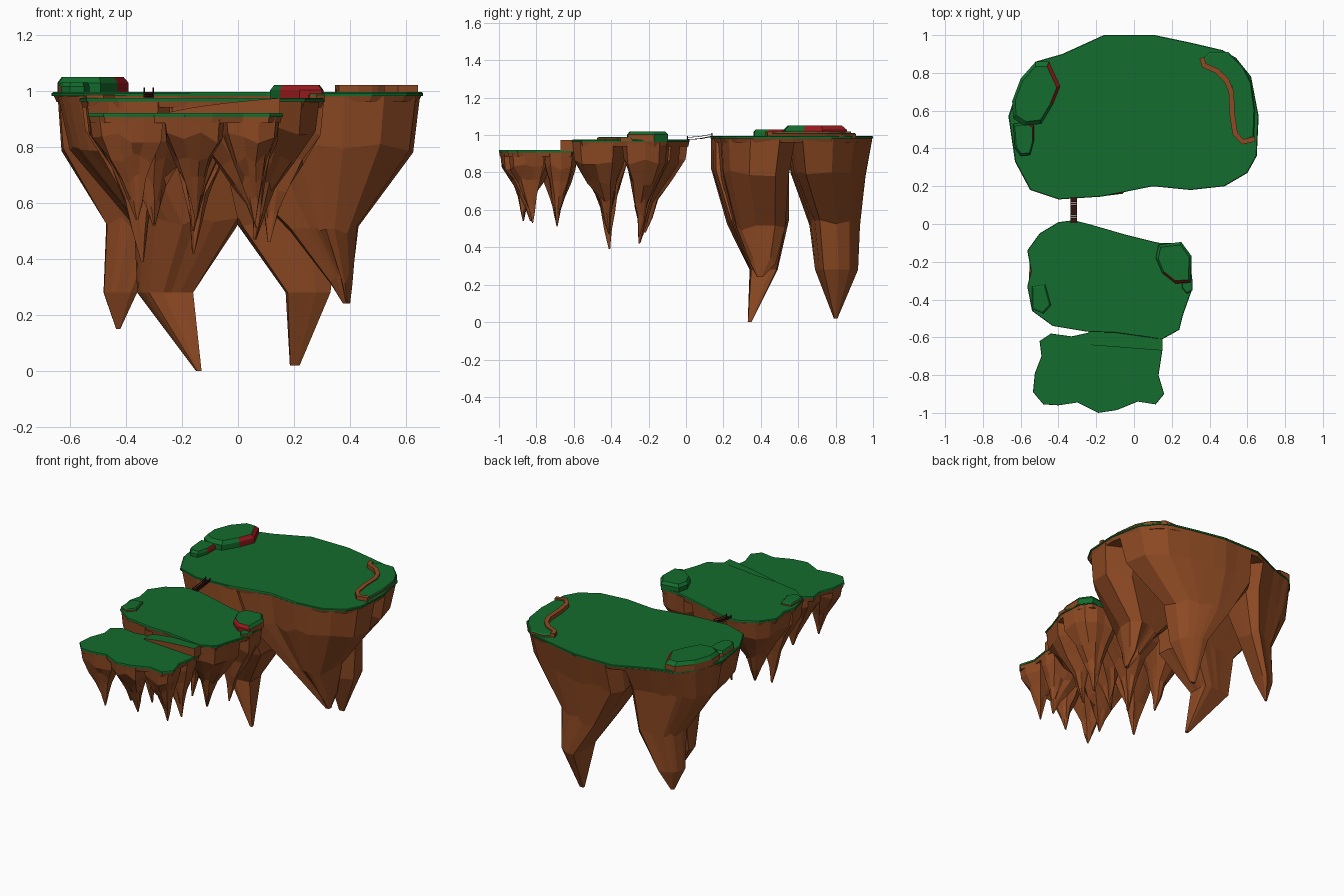
import bpy, bmesh, random
from math import cos, sin, pi
from mathutils import Vector

if "Cube" in bpy.data.objects:
    bpy.data.objects.remove(bpy.data.objects["Cube"])

random.seed(4)


def material(name, rgb):
    m = bpy.data.materials.new(name)
    m.diffuse_color = (*rgb, 1)
    m.use_nodes = True
    m.node_tree.nodes["Principled BSDF"].inputs["Base Color"].default_value = m.diffuse_color
    return m


GRASS = material("grass", (0.007, 0.15, 0.026))
ROCK = material("rock", (0.27, 0.068, 0.017))
RED = material("red_earth", (0.3, 0.01, 0.012))
WOOD = material("dark_wood", (0.03, 0.008, 0.005))


def loft(name, rings, mats, pick=None):
    """Skin a stack of equal-length rings; pick(level, side) gives the side material index."""
    bm = bmesh.new()
    loops = [[bm.verts.new(p) for p in r] for r in rings]
    n = len(rings[0])
    for k in range(len(loops) - 1):
        for i in range(n):
            j = (i + 1) % n
            f = bm.faces.new((loops[k][i], loops[k][j], loops[k + 1][j], loops[k + 1][i]))
            f.material_index = pick(k, i) if pick else 0
    bm.faces.new(loops[0][::-1])
    bm.faces.new(loops[-1])
    bmesh.ops.recalc_face_normals(bm, faces=bm.faces)
    me = bpy.data.meshes.new(name)
    bm.to_mesh(me)
    bm.free()
    for m in mats:
        me.materials.append(m)
    ob = bpy.data.objects.new(name, me)
    bpy.context.collection.objects.link(ob)
    return ob


def flat(pts, z, s=1.0):
    cx = sum(p[0] for p in pts) / len(pts)
    cy = sum(p[1] for p in pts) / len(pts)
    return [(cx + (x - cx) * s, cy + (y - cy) * s, z) for x, y in pts]


def fit(pts, z, x0, x1, y0, y1):
    """Copy a ring, stretched to fill the given box at height z."""
    xs, ys = [p.x for p in pts], [p.y for p in pts]
    return [(x0 + (p.x - min(xs)) / (max(xs) - min(xs)) * (x1 - x0),
             y0 + (p.y - min(ys)) / (max(ys) - min(ys)) * (y1 - y0),
             z + (random.uniform(-.02, .02) if z > .3 else 0)) for p in pts]


def reach(c, d, outline, others):
    """Distance from c along d to the outline or to the halfway line with another spike."""
    best = 9.0
    for a, b in zip(outline, outline[1:] + outline[:1]):
        a, e = Vector(a) - c, Vector(b) - Vector(a)
        det = d.cross(e)
        if abs(det) > 1e-9:
            t, u = a.cross(e) / det, a.cross(d) / det
            if t > 0 and -1e-6 <= u <= 1 + 1e-6:
                best = min(best, t)
    for o in others:
        w = o - c
        if d.dot(w) > 1e-6:
            best = min(best, w.length_squared / 2 / d.dot(w))
    return best


def island(name, outline, top, spikes, levels=None, sides=20):
    """spikes: centre x, y, then a tip (x, y, z) used with levels (depth, width, drift),
    or a list of boxes (z, x0, x1, y0, y1) that the spike passes through."""
    loft(name + "_grass", [flat(outline, top - 0.013), flat(outline, top - 0.004), flat(outline, top, 0.993)], [GRASS])
    loft(name + "_rock_rim", [flat(outline, top - 0.035, 0.975), flat(outline, top - 0.013, 0.99)], [ROCK])
    centres = [Vector(s[:2]) for s in spikes]
    for k, (cx, cy, *goal) in enumerate(spikes):
        c = centres[k]
        dirs = [Vector((cos(a), sin(a))) for a in (2 * pi * (i + 0.3 * k) / sides for i in range(sides))]
        rays = [d * reach(c, d, outline, centres[:k] + centres[k + 1:]) * 0.985 for d in dirs]
        z0 = top - 0.015
        if levels is None:
            pts = [c + r for r in rays]
            rings = [[(p.x, p.y, z0) for p in pts]] + [fit(pts, *b) for b in goal[0]]
        else:
            tip, rings = Vector(goal[:2]), []
            for f, w, drift in levels:
                mid = c.lerp(tip, drift)
                wob = 0.0 if f < 0.3 else 0.13
                ring = []
                for r in rays:
                    p = mid + r * w * (1 + random.uniform(-wob, wob))
                    dz = random.uniform(-0.02, 0.02) if 0.1 < f < 0.9 else 0
                    ring.append((p.x, p.y, z0 + (goal[2] - z0) * f + dz))
                rings.append(ring)
        loft(f"{name}_rock_spike_{k + 1}", rings, [ROCK])


# Large back island
big = [(-.16, 1), (.11, 1), (.30, .96), (.47, .92), (.54, .88), (.62, .78), (.66, .57), (.65, .36),
       (.60, .27), (.48, .20), (.30, .18), (.10, .20), (-.17, .145), (-.40, .13), (-.55, .18),
       (-.63, .33), (-.665, .57), (-.60, .77), (-.52, .86), (-.38, .90)]
island("large_island", big, 0.995, [
    (-.40, .36, [(.80, -.60, -.06, .135, .55), (.53, -.37, 0, .22, .55), (.28, -.36, -.16, .34, .49), (0, -.15, -.13, .33, .35)]),
    (.12, .74, [(.80, -.17, .60, .56, .96), (.53, 0, .36, .66, .93), (.28, .17, .33, .69, .92), (.02, .185, .22, .79, .81)]),
    (-.44, .74, [(.80, -.63, -.19, .56, .90), (.53, -.47, -.24, .66, .87), (.28, -.48, -.36, .69, .82), (.15, -.435, -.42, .74, .76)]),
    (.16, .36, [(.79, -.08, .625, .185, .55), (.5, .19, .43, .26, .53), (.33, .33, .41, .34, .48), (.24, .375, .40, .38, .41)])])

# Middle island
middle = [(-.40, .01), (-.32, .02), (-.24, 0), (-.05, -.055), (.13, -.10), (.25, -.10), (.30, -.17),
          (.31, -.34), (.26, -.48), (.24, -.56), (.15, -.61), (-.1, -.575), (-.25, -.57), (-.43, -.54),
          (-.54, -.46), (-.565, -.33), (-.545, -.25), (-.565, -.14), (-.50, -.05)]
island("middle_island", middle, 0.975,
       [(-.35, -.45, -.34, -.41, .39), (-.12, -.19, -.16, -.25, .42), (.10, -.45, .06, -.41, .47),
        (.14, -.21, .11, -.25, .46), (-.38, -.18, -.35, -.22, .48), (-.13, -.45, -.16, -.41, .50)],
       [(0, 1, 0), (.2, .93, 0), (.42, .57, .25), (.62, .30, .7), (.8, .16, .75), (1, .03, 1)], 12)

# Low front island
low = [(-.50, -.62), (-.44, -.58), (-.33, -.595), (-.24, -.575), (0, -.58), (.15, -.61), (.15, -.67),
       (.13, -.80), (.16, -.90), (.115, -.955), (.02, -.94), (-.09, -.985), (-.19, -1), (-.30, -.945),
       (-.40, -.96), (-.48, -.955), (-.535, -.89), (-.525, -.79), (-.49, -.70)]
island("low_island", low, 0.92,
       [(-.38, -.87, -.36, -.87, .54), (-.15, -.87, -.15, -.83, .54), (.04, -.84, .06, -.82, .53),
        (-.34, -.69, -.30, -.69, .52), (.03, -.68, .07, -.69, .51)],
       [(0, 1, 0), (.2, .93, 0), (.4, .62, .2), (.6, .36, .5), (.8, .18, .8), (1, .03, 1)], 12)


def mound(name, pts, z0, z1, red=(), brown=(), inset=0.86):
    """Raised, bevelled turf block with some sides of red earth or rock."""
    zm = z0 + (z1 - z0) * 0.6
    loft(name, [flat(pts, z0 - 0.01), flat(pts, zm), flat(pts, z1, inset)], [GRASS, RED, ROCK],
         lambda k, i: 1 if i in red else 2 if i in brown and k == 0 else 0)


# Raised turf on the islands
mound("tall_mound", [(-.52, .86), (-.45, .86), (-.39, .73), (-.43, .63), (-.49, .53), (-.58, .52),
                     (-.64, .56), (-.645, .65), (-.60, .77)], .995, 1.05, red=(1, 2), brown=(0, 6, 7, 8))
mound("side_mound", [(-.56, .54), (-.53, .52), (-.53, .44), (-.55, .365), (-.60, .36), (-.63, .40),
                     (-.64, .53)], .995, 1.03, red=(0, 1), brown=(5, 6))
mound("middle_mound", [(.13, -.11), (.25, -.095), (.305, -.17), (.30, -.31), (.22, -.315), (.15, -.26),
                       (.115, -.18)], .975, 1.02, red=(3, 4), brown=(2,))
mound("small_step", [(.25, -.29), (.31, -.29), (.31, -.35), (.28, -.37), (.255, -.34)], .975, .99, brown=range(5))
mound("left_step", [(-.54, -.33), (-.47, -.32), (-.44, -.43), (-.48, -.475), (-.54, -.45)], .975, .99, brown=range(5))
mound("right_terrace", [(.35, .86), (.40, .91), (.50, .91), (.58, .83), (.62, .75), (.64, .60), (.635, .46),
                        (.58, .43), (.53, .47), (.53, .60), (.52, .73), (.47, .80)], .995, 1.012,
      brown=range(12), inset=0.95)

# Winding earth ridge along the terrace
path = [Vector(p) for p in [(.36, .88), (.37, .84), (.44, .81), (.49, .76), (.515, .70), (.52, .58), (.535, .48),
                            (.575, .435), (.64, .45)]]
left, right = [], []
for i, p in enumerate(path):
    t = (path[min(i + 1, len(path) - 1)] - path[max(i - 1, 0)]).normalized()
    nrm = Vector((-t.y, t.x)) * 0.014
    left.append(tuple(p + nrm))
    right.append(tuple(p - nrm))
strip = left + right[::-1]
loft("earth_ridge", [flat(strip, .985), flat(strip, 1.02)], [ROCK])

# Curved grass ramp from the low island up to the middle one
xs = [-.24 + .39 * i / 6 for i in range(7)]
hs = [.925, .938, .948, .956, .963, .969, .974]
ramp = [[(x, -.565, .91), (x, -.64 - .03 * i / 6, .91), (x, -.64 - .03 * i / 6, h), (x, -.565, h)]
        for i, (x, h) in enumerate(zip(xs, hs))]
loft("ramp", ramp, [ROCK, GRASS], lambda k, i: 1 if i == 2 else 0)


def box(name, x, y, z, sx, sy, sz):
    ring = [(x - sx / 2, y - sy / 2), (x + sx / 2, y - sy / 2), (x + sx / 2, y + sy / 2), (x - sx / 2, y + sy / 2)]
    return loft(name, [flat(ring, z - sz / 2), flat(ring, z + sz / 2)], [WOOD])


# Sagging plank bridge with posts and rope rails
def sag(y):
    t = (y - .01) / .13
    return .977 + .018 * t - .02 * t * (1 - t)


for i in range(10):
    y = .012 + .0138 * i
    box(f"bridge_plank_{i + 1}", -.318, y, sag(y), .034, .0125, .004)
for side, x in (("left", -.334), ("right", -.302)):
    for end, y in (("front", .008), ("back", .138)):
        box(f"{side}_{end}_bridge_post", x, y, sag(y) + .004, .005, .005, .026)
    for rail, up in (("lower", 0.0), ("upper", .012)):
        rings = []
        for i in range(7):
            y = .008 + .13 * i / 6
            z = sag(y) + up
            rings.append([(x - .0015, y, z - .0015), (x + .0015, y, z - .0015), (x + .0015, y, z + .0015), (x - .0015, y, z + .0015)])
        loft(f"{side}_{rail}_bridge_rope", rings, [WOOD])
